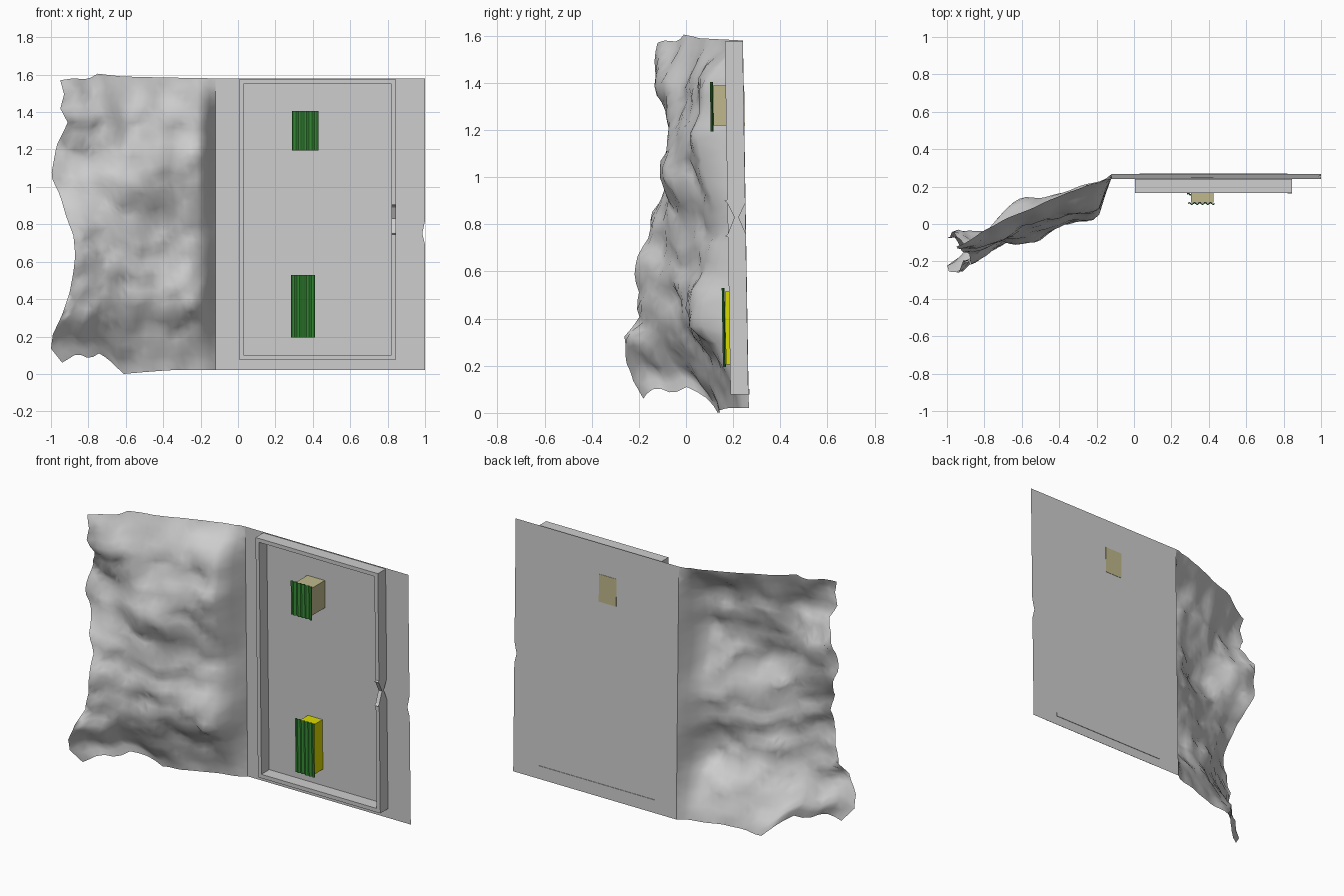
import bpy, bmesh, math
from mathutils import Vector, noise

if "Cube" in bpy.data.objects:
    bpy.data.objects.remove(bpy.data.objects["Cube"])


def material(name, rgb):
    m = bpy.data.materials.new(name)
    m.diffuse_color = (*rgb, 1)
    m.use_nodes = True
    m.node_tree.nodes["Principled BSDF"].inputs["Base Color"].default_value = m.diffuse_color
    return m


GREY = material("stone grey", (0.62, 0.62, 0.62))
GREEN = material("panel green", (0.04, 0.28, 0.04))
TAN = material("tan", (0.52, 0.48, 0.26))
YELLOW = material("yellow", (0.70, 0.70, 0.0))


def wall_y(z):
    """Depth of the slightly leaning wall at height z."""
    return 0.267 - 0.016 * z


def make(name, verts, faces, mat, fix=True):
    me = bpy.data.meshes.new(name)
    me.from_pydata(verts, [], faces)
    bm = bmesh.new()
    bm.from_mesh(me)
    if fix:
        bmesh.ops.recalc_face_normals(bm, faces=bm.faces)
    bm.to_mesh(me)
    bm.free()
    me.materials.append(mat)
    ob = bpy.data.objects.new(name, me)
    bpy.context.collection.objects.link(ob)
    return ob


def prism(name, ring_a, ring_b, mat):
    """Solid between two matching rings; y is measured from the leaning wall."""
    n = len(ring_a)
    verts = [(x, wall_y(z) + d, z) for x, d, z in ring_a + ring_b]
    faces = [tuple(range(n)), tuple(range(2 * n - 1, n - 1, -1))]
    faces += [(i, i + n, (i + 1) % n + n, (i + 1) % n) for i in range(n)]
    return make(name, verts, faces, mat)


def box(name, x0, x1, d0, d1, z0, z1, mat):
    rings = [[(x0, d0, z), (x1, d0, z), (x1, d1, z), (x0, d1, z)] for z in (z0, z1)]
    return prism(name, *rings, mat)


def lerp_pts(pts, t):
    for (a, va), (b, vb) in zip(pts, pts[1:]):
        if t <= b:
            return va + (vb - va) * max(0, (t - a) / (b - a))
    return pts[-1][1]


def cubic(vals, f):
    """Smooth curve through evenly spaced values."""
    i = min(int(f), len(vals) - 2)
    t = f - i
    p = [vals[min(max(i + k, 0), len(vals) - 1)] for k in (-1, 0, 1, 2)]
    return p[1] + 0.5 * t * (p[2] - p[0] + t * (2 * p[0] - 5 * p[1] + 4 * p[2] - p[3]
                             + t * (3 * (p[1] - p[2]) + p[3] - p[0])))


# Flat wall sheet with a small notch in the right edge
outline = [(-0.12, 0.02), (1, 0.02), (1, 0.69), (0.985, 0.75), (1, 0.82), (1, 1.58), (-0.12, 1.58)]
make("wall_sheet", [(x, wall_y(z), z) for x, z in outline], [tuple(range(7))], GREY, False)

# Raised rim around the panel; the bottom bar just breaks through the back
X0, X1, Z0, Z1, T, D = 0.005, 0.845, 0.078, 1.575, 0.024, -0.077
box("rim_left", X0, X0 + T, D, -0.001, Z0, Z1, GREY)
box("rim_bottom", X0 + T, X1 - T, D, 0.003, Z0, Z0 + T, GREY)
box("rim_top", X0 + T, X1 - T, D, -0.001, Z1 - T, Z1, GREY)
# Right rim is pinched to a waist near the middle
side = [(-0.001, Z0), (D, Z0), (D, 0.745), (D - 0.012, 0.75), (D, 0.76), (-0.048, 0.83),
        (D, 0.89), (D - 0.012, 0.9), (D, 0.905), (D, Z1), (-0.001, Z1),
        (-0.001, 0.89), (-0.03, 0.83), (-0.001, 0.76)]
prism("rim_right", [(X1 - T, d, z) for d, z in side], [(X1, d, z) for d, z in side], GREY)

# Two mounting blocks
box("upper_block", 0.305, 0.425, -0.13, 0.002, 1.22, 1.39, TAN)
box("lower_block", 0.30, 0.40, -0.094, -0.002, 0.205, 0.515, YELLOW)


# Corrugated green panels on the blocks
def corrugated(name, x0, x1, d, z0, z1):
    n = 40
    front, back = [], []
    for i in range(n + 1):
        t = i / n
        w = 0.004 * math.sin(t * math.pi * 10)
        x = x0 + (x1 - x0) * t
        front.append((x, d - 0.007 + w))
        back.append((x, d - 0.003 + w))
    ring = front + back[::-1]
    return prism(name, [(x, y, z0) for x, y in ring], [(x, y, z1) for x, y in ring], GREEN)


corrugated("upper_panel", 0.288, 0.43, -0.132, 1.195, 1.405)
corrugated("lower_panel", 0.283, 0.412, -0.096, 0.195, 0.53)

# Crumpled rock sheet: coarse depth map, rows from bottom to top, columns from wall to left
COLS = [0, 0.085, 0.27, 0.44, 0.62, 0.8, 1]
DEPTH = [
    [.25, .22, .18, .15, .13, -.03, -.18],
    [.25, .17, .11, .07, .01, -.13, -.25],
    [.25, .06, -.01, .00, -.05, -.13, -.21],
    [.25, .13, .06, .00, -.05, -.11, -.22],
    [.25, .14, .05, -.01, -.04, -.07, -.14],
    [.25, .07, .03, -.06, -.09, -.06, -.05],
    [.25, .05, .03, -.03, -.08, -.06, -.06],
    [.25, .08, .05, .02, -.03, -.11, -.13],
    [.25, .22, .17, .11, .05, -.02, -.12],
]
LEFT = [(0, -.94), (.05, -1), (.1, -.99), (.17, -.94), (.25, -.9), (.32, -.88), (.38, -.87), (.45, -.88),
        (.52, -.92), (.59, -.95), (.66, -1), (.77, -.97), (.85, -.91), (.9, -.95), (.95, -.93), (1, -.95)]
BOTTOM = [(0, .02), (.3, .02), (.46, .01), (.6, 0), (.7, .08), (.76, .11), (.82, .08), (.9, .11), (1, .06)]
TOP = [(0, 1.58), (.35, 1.585), (.6, 1.59), (.76, 1.605), (.82, 1.575), (.92, 1.58), (1, 1.57)]

NU, NV = 25, 40
verts, faces = [], []
for j in range(NV + 1):
    v = j / NV
    for i in range(NU + 1):
        u = i / NU
        z = lerp_pts(BOTTOM, u) * (1 - v) + lerp_pts(TOP, u) * v
        x = -0.12 + (lerp_pts(LEFT, v) + 0.12) * u
        col = lerp_pts(list(zip(COLS, range(7))), u)
        y = cubic([cubic(row, col) for row in DEPTH], v * 8)
        fade = min(1, u * 6) * (0.35 + 0.65 * min(1, 6 * v, 6 * (1 - v)))
        y += 0.045 * fade * noise.noise(Vector((x * 3.5 + 2, z * 7 + x * 2, 4.3)))
        y += 0.02 * fade * noise.noise(Vector((x * 11, z * 14, 9.1)))
        y -= 0.04 * math.exp(-((x + .24) / .06) ** 2 - ((z - .36) / .05) ** 2)   # jutting spur
        if i == 0:
            y = wall_y(z)
        if 0 < i < NU and 0 < j < NV:   # slight sideways crumple
            x += 0.015 * fade * noise.noise(Vector((x * 9, z * 9, 1.7)))
            z += 0.03 * fade * noise.noise(Vector((x * 9, z * 9, 6.2)))
        verts.append((x, max(y, -0.267), z))
for j in range(NV):
    for i in range(NU):
        a = j * (NU + 1) + i
        b, c, d = a + 1, a + NU + 2, a + NU + 1
        faces += [(a, d, c), (a, c, b)] if (i + j) % 2 else [(a, d, b), (b, d, c)]
rock = make("rock_sheet", verts, faces, GREY, False)
for p in rock.data.polygons:
    p.use_smooth = True
if rock.data.polygons[0].normal.y > 0:
    rock.data.flip_normals()
